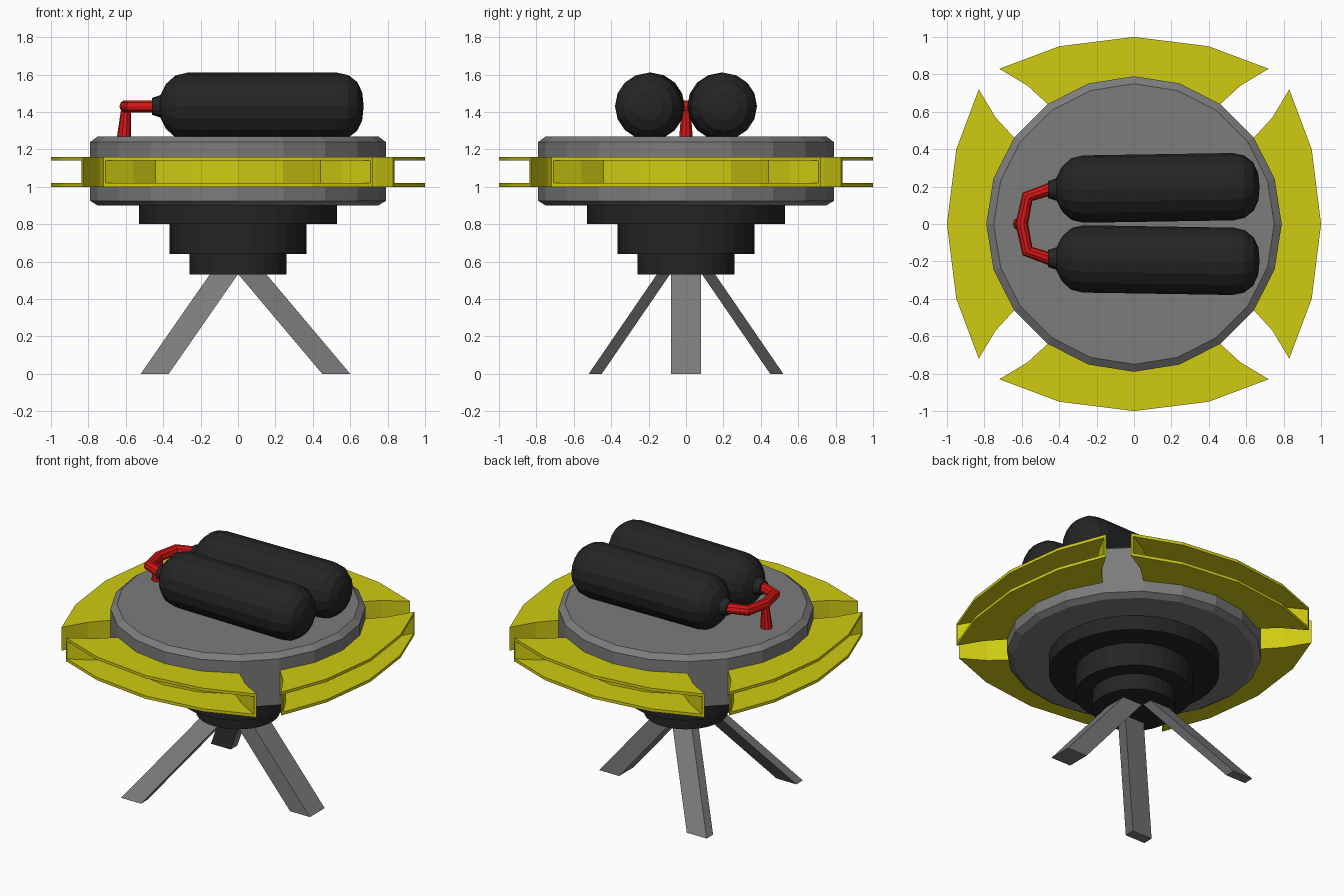
import bpy, bmesh, math
from mathutils import Vector, Matrix

if "Cube" in bpy.data.objects:
    bpy.data.objects.remove(bpy.data.objects["Cube"])


def material(name, rgb):
    m = bpy.data.materials.new(name)
    m.diffuse_color = (*rgb, 1)
    m.use_nodes = True
    m.node_tree.nodes["Principled BSDF"].inputs["Base Color"].default_value = m.diffuse_color
    return m


GREY = material("grey metal", (0.2, 0.2, 0.2))
BLACK = material("black", (0.018, 0.018, 0.018))
YELLOW = material("yellow", (0.63, 0.6, 0.006))
RED = material("red", (0.68, 0.008, 0.008))


def finish(name, bm, mat, matrix=None):
    if matrix:
        bm.transform(matrix)
    bmesh.ops.recalc_face_normals(bm, faces=bm.faces[:])
    me = bpy.data.meshes.new(name)
    bm.to_mesh(me)
    bm.free()
    me.materials.append(mat)
    ob = bpy.data.objects.new(name, me)
    bpy.context.collection.objects.link(ob)
    return ob


def loft(bm, rings, caps=True):
    """Skin a list of equal-length point rings."""
    rows = [[bm.verts.new(p) for p in r] for r in rings]
    n = len(rows[0])
    for a, b in zip(rows, rows[1:]):
        for i in range(n):
            j = (i + 1) % n
            bm.faces.new((a[i], a[j], b[j], b[i]))
    if caps:
        bm.faces.new(rows[0])
        bm.faces.new(rows[-1])


def lathe(name, profile, sides, mat, matrix=None):
    """Turn (radius, height) pairs around z."""
    bm = bmesh.new()
    angles = [2 * math.pi * i / sides for i in range(sides)]
    loft(bm, [[(r * math.cos(a), r * math.sin(a), z) for a in angles] for r, z in profile])
    return finish(name, bm, mat, matrix)


def prism(bm, outline, z0, z1, caps=True):
    loft(bm, [[(x, y, z) for x, y in outline] for z in (z0, z1)], caps)


def tube(name, path, radii, sides, mat):
    """Round tube through a path, rings mitred at the bends."""
    pts = [Vector(p) for p in path]
    rings = []
    for i, p in enumerate(pts):
        d = (pts[min(i + 1, len(pts) - 1)] - pts[max(i - 1, 0)]).normalized()
        u = d.cross(Vector((0, 0, 1)) if abs(d.z) < 0.8 else Vector((0, 1, 0))).normalized()
        v = d.cross(u)
        rings.append([p + radii[i] * (u * math.cos(a) + v * math.sin(a))
                      for a in (2 * math.pi * k / sides for k in range(sides))])
    bm = bmesh.new()
    loft(bm, rings)
    return finish(name, bm, mat)


# main disc and stepped underside
lathe("body_disc", [(0.75, 0.9), (0.79, 0.925), (0.79, 1.24), (0.75, 1.27)], 20, GREY)
lathe("underside_steps", [(0.26, 0.53), (0.26, 0.64), (0.365, 0.64), (0.365, 0.8),
                          (0.53, 0.8), (0.53, 0.91)], 32, BLACK)


# three slanted legs with flat feet
def leg(name, x0, x1, y0, y1, shift):
    def ring(t, z):
        dx, dy = shift[0] * t, shift[1] * t
        return [(x0 + dx, y0 + dy, z), (x1 + dx, y0 + dy, z),
                (x1 + dx, y1 + dy, z), (x0 + dx, y1 + dy, z)]
    bm = bmesh.new()
    loft(bm, [ring(0, 0), ring(1, 0.54)])
    finish(name, bm, GREY)


leg("right_leg", 0.45, 0.6, -0.08, 0.08, (-0.455, 0))
leg("front_left_leg", -0.52, -0.37, -0.52, -0.45, (0.375, 0.37))
leg("back_left_leg", -0.52, -0.37, 0.45, 0.52, (0.375, -0.37))


# four bumper panels: outward-open channels round the disc
def mirrored(half):
    return half + [(-x, y) for x, y in reversed(half) if x > 0]


rim = mirrored([(0.72, -0.83), (0.4, -0.95), (0, -1)])
back = mirrored([(0.72, -0.83), (0.57, -0.74), (0.455, -0.635), (0.24, -0.74), (0, -0.78)])
floor = mirrored([(0.708, -0.836), (0.56, -0.755), (0.44, -0.66), (0.24, -0.765), (0, -0.805)])
for k, side in enumerate(("front", "right", "back", "left")):
    bm = bmesh.new()
    plate = rim + back[::-1][1:-1]
    prism(bm, plate, 1.0, 1.02)
    prism(bm, plate, 1.14, 1.16)
    prism(bm, back + floor[::-1], 1.02, 1.14, caps=False)
    finish(side + "_bumper", bm, YELLOW, Matrix.Rotation(k * math.pi / 2, 4, 'Z'))

# two tanks lying on top, slightly splayed
tank = [(0.045, -0.46), (0.06, -0.415), (0.12, -0.385), (0.165, -0.335), (0.18, -0.27),
        (0.18, 0.53), (0.167, 0.59), (0.13, 0.638), (0.075, 0.664), (0.02, 0.67)]
for s, name in ((1, "back_tank"), (-1, "front_tank")):
    m = (Matrix.Translation((0, s * 0.191, 1.43)) @ Matrix.Rotation(s * 0.016, 4, 'Z')
         @ Matrix.Rotation(math.pi / 2, 4, 'Y'))
    lathe(name, tank, 16, BLACK, m)

# red hose joining the tanks, with a stem into the disc
tube("hose", [(-0.44, 0.19, 1.43), (-0.57, 0.145, 1.43), (-0.6, 0, 1.43),
              (-0.57, -0.145, 1.43), (-0.44, -0.19, 1.43)], [0.034] * 5, 10, RED)
tube("hose_stem", [(-0.597, 0, 1.44), (-0.61, 0, 1.26)], [0.024, 0.038], 10, RED)
